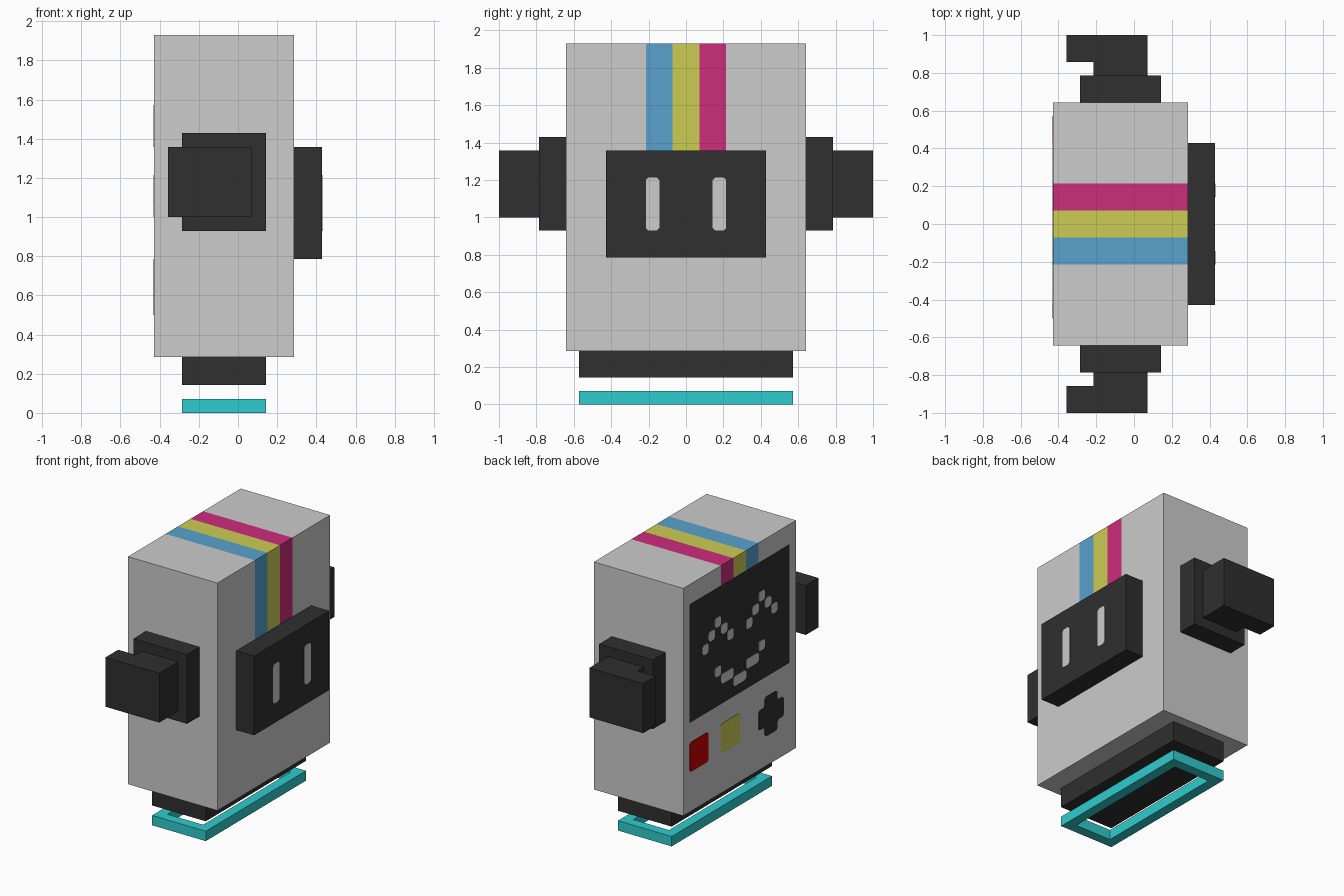
import bpy
import bmesh
from mathutils import Vector

U = 1 / 14  # one block of the design grid

cube = bpy.data.objects.get("Cube")
if cube:
    bpy.data.objects.remove(cube, do_unlink=True)


def material(name, r, g, b):
    m = bpy.data.materials.new(name)
    m.use_nodes = True
    m.diffuse_color = (r, g, b, 1)
    m.node_tree.nodes["Principled BSDF"].inputs["Base Color"].default_value = (r, g, b, 1)
    return m


GREY = material("light grey", .604, .604, .604)
DARK = material("charcoal", .029, .029, .029)
CYAN = material("cyan", .03, .604, .61)
BLUE = material("blue", .1, .36, .604)
YELLOW = material("yellow", .604, .604, .09)
PINK = material("magenta", .604, .026, .2)
RED = material("red", .604, 0, 0)


def finish(name, bm, *mats):
    bmesh.ops.recalc_face_normals(bm, faces=bm.faces[:])
    mesh = bpy.data.meshes.new(name)
    bm.to_mesh(mesh)
    bm.free()
    for m in mats:
        mesh.materials.append(m)
    obj = bpy.data.objects.new(name, mesh)
    bpy.context.scene.collection.objects.link(obj)
    return obj


def prism(bm, outline, axis, start, end):
    """Extrude a 2D outline (in the other two axes) from start to end."""
    def point(p):
        co = [p[0], p[1]]
        co.insert(axis, start)
        return Vector(co) * U
    face = bm.faces.new([bm.verts.new(point(p)) for p in outline])
    new = bmesh.ops.extrude_face_region(bm, geom=[face])["geom"]
    shift = Vector((0, 0, 0))
    shift[axis] = (end - start) * U
    bmesh.ops.translate(bm, verts=[v for v in new if isinstance(v, bmesh.types.BMVert)], vec=shift)


def rect(a0, a1, b0, b1):
    return [(a0, b0), (a1, b0), (a1, b1), (a0, b1)]


def box(name, mat, x, y, z):
    bm = bmesh.new()
    prism(bm, rect(*x, *y), 2, *z)
    return finish(name, bm, mat)


def clip_corners(outline, cut=.2):
    pts = []
    for i, p in enumerate(outline):
        p = Vector(p)
        for q in (outline[i - 1], outline[(i + 1) % len(outline)]):
            pts.append(p + (Vector(q) - p).normalized() * cut)
    return pts


def plates(name, mat, x, side, outlines):
    """Thin markings lying on a face that looks along side * x."""
    bm = bmesh.new()
    for o in outlines:
        prism(bm, clip_corners(o), 0, x - side * .02, x + side * .04)
    return finish(name, bm, mat)


# Body: box cut along the stripe and screen borders
bm = bmesh.new()
prism(bm, rect(-6, 4, -9, 9), 2, 4, 27)
cuts = [(1, y) for y in (-8, -3, -1, 1, 3, 8)] + [(2, z) for z in (13, 19, 25)]
for axis, pos in cuts:
    normal = Vector((0, 0, 0))
    normal[axis] = 1
    bmesh.ops.bisect_plane(bm, geom=bm.verts[:] + bm.edges[:] + bm.faces[:],
                           plane_co=normal * pos * U, plane_no=normal)
bm.normal_update()
for f in bm.faces:
    x, y, z = f.calc_center_median() / U
    back, front, top = x > 3.9, x < -5.9, z > 26.9
    if front and abs(y) < 8 and 13 < z < 25:
        f.material_index = 1
    elif abs(y) < 3 and (top or (back and z > 19) or (front and z > 25)):
        f.material_index = 2 if y < -1 else 3 if y < 1 else 4
finish("body", bm, GREY, DARK, BLUE, YELLOW, PINK)

# Smiling face on the screen
eyes = []
for s in (-1, 1):
    for y, z in ((1, 19), (2, 20), (3, 21), (4, 20), (5, 19)):
        eyes.append(rect(*sorted((s * y, s * (y + 1))), z, z + 1))
plates("screen_eyes", GREY, -6, -1, eyes)
mouth = [rect(-1, 1, 14, 15)]
for s in (-1, 1):
    mouth.append(rect(*sorted((s, s * 3)), 15, 16))
    mouth.append(rect(*sorted((s * 3, s * 4)), 16, 17))
plates("screen_mouth", GREY, -6, -1, mouth)

# Controls under the screen
plates("red_button", RED, -6, -1, [rect(5, 8, 8, 11)])
plates("yellow_button", YELLOW, -6, -1, [rect(0, 3, 8, 11)])
cross = [(-2, -1), (-1, -1), (-1, -2), (1, -2), (1, -1), (2, -1),
         (2, 1), (1, 1), (1, 2), (-1, 2), (-1, 1), (-2, 1)]
plates("direction_pad", DARK, -6, -1, [[(y - 5, z + 9) for y, z in cross]])

# Pack with two light slots
box("back_pack", DARK, (4, 6), (-6, 6), (11, 19))
plates("pack_slots", GREY, 6, 1, [rect(-3, -2, 13, 17), rect(2, 3, 13, 17)])

# Shoulders and L-shaped arms
for side, s in (("left", 1), ("right", -1)):
    box(side + "_shoulder", DARK, (-4, 2), (s * 9, s * 11), (13, 20))
    bm = bmesh.new()
    arm = [(-3, 11), (1, 11), (1, 14), (-5, 14), (-5, 12), (-3, 12)]
    prism(bm, [(x, s * y) for x, y in arm], 2, 14, 19)
    finish(side + "_arm", bm, DARK)

# Base and floating ring
box("base", DARK, (-4, 2), (-8, 8), (2, 4))
bm = bmesh.new()
outer, inner = rect(-4, 2, -8, 8), rect(-3, 1, -7, 7)
for i in range(4):
    j = (i + 1) % 4
    prism(bm, [outer[i], outer[j], inner[j], inner[i]], 2, 0, 1)
bmesh.ops.remove_doubles(bm, verts=bm.verts[:], dist=.0001)
# Drop the hidden walls at the mitred corners
hidden = [f for f in bm.faces if abs(f.normal.x) > .1 and abs(f.normal.y) > .1]
bmesh.ops.delete(bm, geom=hidden, context='FACES')
finish("hover_ring", bm, CYAN)
